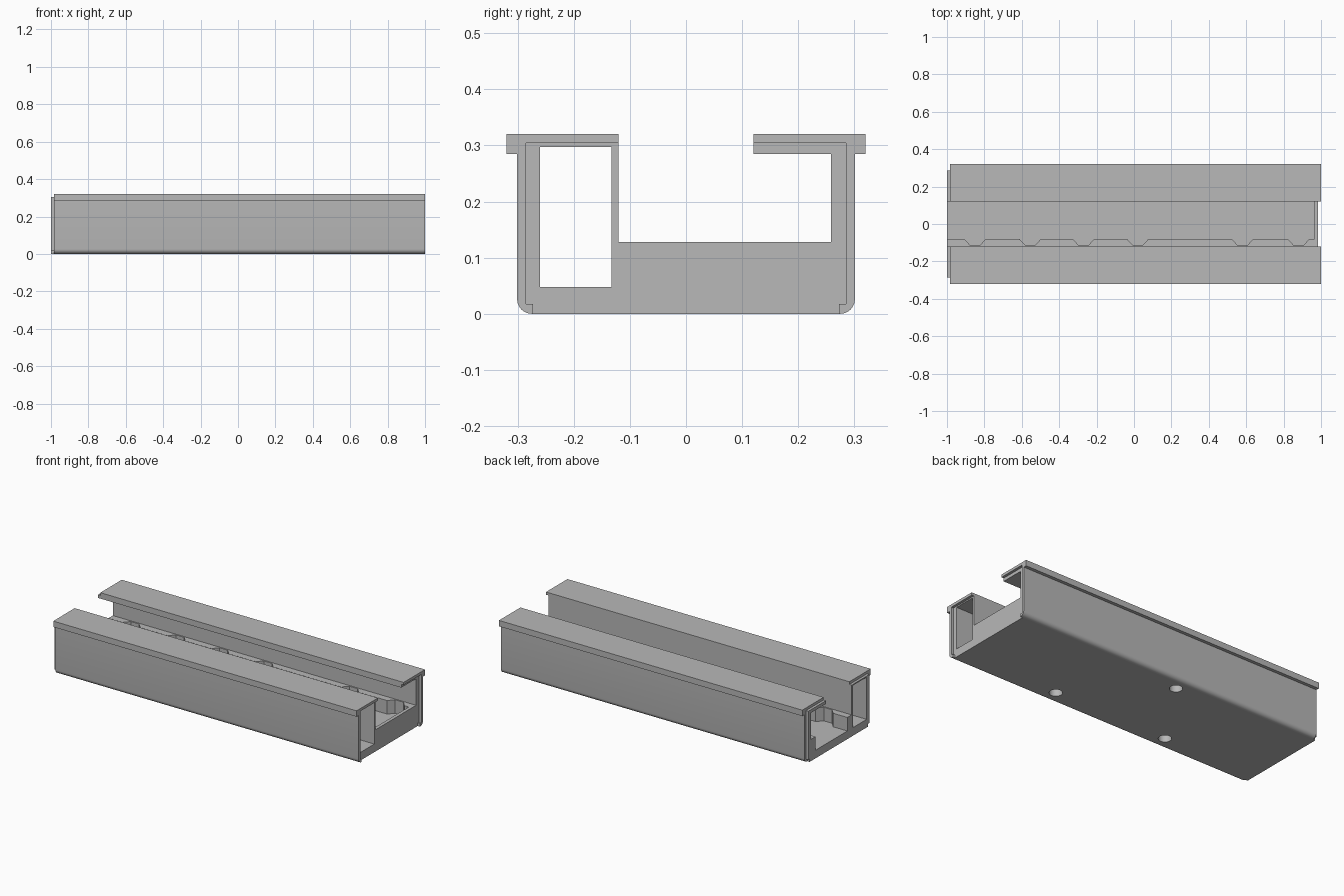
import bpy, bmesh, math
from mathutils import Matrix

cube = bpy.data.objects.get("Cube")
if cube:
    bpy.data.objects.remove(cube, do_unlink=True)

grey = bpy.data.materials.new("plain grey")
grey.use_nodes = True
grey.diffuse_color = (0.48, 0.48, 0.48, 1)
grey.node_tree.nodes["Principled BSDF"].inputs["Base Color"].default_value = grey.diffuse_color


def finish(name, bm):
    bmesh.ops.recalc_face_normals(bm, faces=bm.faces)
    mesh = bpy.data.meshes.new(name)
    bm.to_mesh(mesh)
    bm.free()
    mesh.materials.append(grey)
    obj = bpy.data.objects.new(name, mesh)
    bpy.context.collection.objects.link(obj)
    return obj


def prism(name, points, start, end, axis):
    """Extrude a (y, z) profile along x, or an (x, y) outline along z."""
    bm = bmesh.new()
    place = (lambda a, b: (start, a, b)) if axis == "x" else (lambda a, b: (a, b, start))
    face = bm.faces.new([bm.verts.new(place(a, b)) for a, b in points])
    moved = bmesh.ops.extrude_face_region(bm, geom=[face])["geom"]
    shift = (end - start, 0, 0) if axis == "x" else (0, 0, end - start)
    bmesh.ops.translate(bm, vec=shift, verts=[g for g in moved if isinstance(g, bmesh.types.BMVert)])
    return finish(name, bm)


def box(y0, y1, z0, z1):
    return [(y0, z0), (y1, z0), (y1, z1), (y0, z1)]


def activate(obj):
    bpy.ops.object.select_all(action="DESELECT")
    obj.select_set(True)
    bpy.context.view_layer.objects.active = obj


def cut(obj, cutter):
    mod = obj.modifiers.new("cut", "BOOLEAN")
    mod.operation = "DIFFERENCE"
    mod.solver = "EXACT"
    mod.object = cutter
    activate(obj)
    bpy.ops.object.modifier_apply(modifier=mod.name)
    bpy.data.objects.remove(cutter, do_unlink=True)


FLOOR, STRIP_TOP, LIP = 0.048, 0.128, 0.304
BODY_START, BODY_END, WALL_X = -1.0, 0.985, 0.965

# Inner body: floor, hollow duct on the front side, lipped wall on the back side
inner = prism("inner_body", [
    (-0.273, 0), (0.273, 0), (0.273, 0.017), (0.285, 0.017), (0.285, LIP), (0.12, LIP),
    (0.12, 0.285), (0.258, 0.285), (0.258, FLOOR), (-0.12, FLOOR), (-0.12, LIP),
    (-0.285, LIP), (-0.285, 0.017), (-0.273, 0.017)], BODY_START, BODY_END, "x")
cut(inner, prism("duct_cutter", box(-0.26, -0.133, FLOOR, 0.297), -1.1, 1.1, "x"))

# Round recesses in the underside
for x, y in [(0.35, -0.215), (-0.39, -0.215), (-0.1, 0.22)]:
    bm = bmesh.new()
    bmesh.ops.create_cone(bm, cap_ends=True, segments=32, radius1=0.035, radius2=0.035,
                          depth=0.08, matrix=Matrix.Translation((x, y, 0)))
    cut(inner, finish("recess_cutter", bm))
activate(inner)
bpy.ops.object.shade_smooth_by_angle(angle=math.radians(30))

# Low wall closing one end of the channel
prism("end_wall", box(-0.12, 0.258, FLOOR, STRIP_TOP), WALL_X, BODY_END, "x")

# Notched strips along both sides of the channel, mirrored about its centre line
edge = [(BODY_START, -0.08)]
for x in (-0.85, -0.555, -0.27, 0.02, 0.58, 0.88):
    edge += [(x - 0.057, -0.08), (x - 0.027, -0.113), (x + 0.027, -0.113), (x + 0.057, -0.08)]
edge += [(WALL_X, -0.08), (WALL_X, -0.12), (BODY_START, -0.12)]
prism("front_notched_strip", edge, FLOOR, STRIP_TOP, "z")
prism("back_notched_strip", [(x, 0.138 - y) for x, y in edge], FLOOR, STRIP_TOP, "z")

# Outer rails: rounded foot, thin wall and top flange with a small outer lip
radius = 0.026
foot = [(0.301 - radius + radius * math.sin(a), radius - radius * math.cos(a))
        for a in (math.radians(15 * i) for i in range(7))]
rail = [(0.273, 0.017), (0.273, 0)] + foot + [
    (0.301, 0.285), (0.32, 0.285), (0.32, 0.32), (0.12, 0.32), (0.12, LIP),
    (0.285, LIP), (0.285, 0.017)]
for name, side in (("front_rail", -1), ("back_rail", 1)):
    obj = prism(name, [(side * y, z) for y, z in rail], -0.985, 1.0, "x")
    activate(obj)
    bpy.ops.object.shade_smooth_by_angle(angle=math.radians(30))
